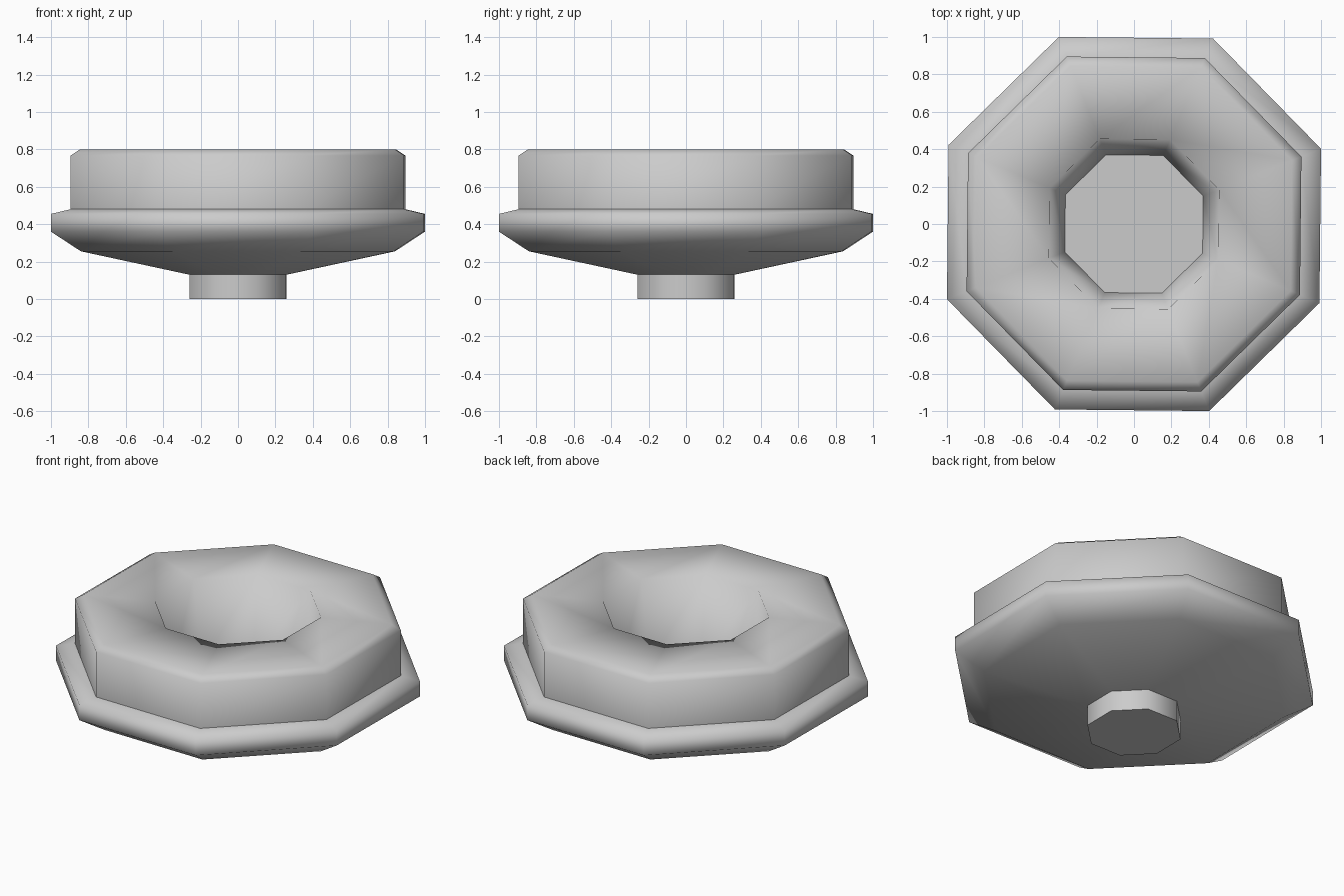
import bpy, bmesh, math

if "Cube" in bpy.data.objects:
    bpy.data.objects.remove(bpy.data.objects["Cube"])

SIDES = 8
TURN = math.radians(21.9)          # octagon stands almost square to the axes
GROW = 1 / math.cos(TURN)          # half-width -> corner radius


def lathe(name, profile, sharp=(), cap_start=False, cap_end=False):
    """Sweep (half-width, z) points round an octagon; 'sharp' lists hard rings."""
    bm = bmesh.new()
    rings = []
    for r, z in profile:
        rings.append([bm.verts.new((r * GROW * math.cos(TURN + i * math.tau / SIDES),
                                    r * GROW * math.sin(TURN + i * math.tau / SIDES), z))
                      for i in range(SIDES)])
    for a, b in zip(rings, rings[1:]):
        for i in range(SIDES):
            j = (i + 1) % SIDES
            bm.faces.new((a[i], a[j], b[j], b[i]))
    if cap_start:
        bm.faces.new(rings[0][::-1])
    if cap_end:
        bm.faces.new(rings[-1])
    for f in bm.faces:
        f.smooth = True
    for k in sharp:
        for i in range(SIDES):
            bm.edges.get((rings[k][i], rings[k][(i + 1) % SIDES])).smooth = False
    mesh = bpy.data.meshes.new(name)
    bm.to_mesh(mesh)
    bm.free()
    obj = bpy.data.objects.new(name, mesh)
    bpy.context.collection.objects.link(obj)
    return obj


# Small foot under the bowl
lathe("foot", [(0.26, 0.0), (0.26, 0.13)], sharp=(0,), cap_start=True)

# Bowl underside, flange, upper drum, rounded rim, top and central well
lathe("body", [
    (0.26, 0.13), (0.84, 0.255), (1.0, 0.36), (1.0, 0.455),
    (0.895, 0.48), (0.895, 0.767), (0.845, 0.80),
    (0.455, 0.80), (0.37, 0.30),
], sharp=(4, 8), cap_end=True)
